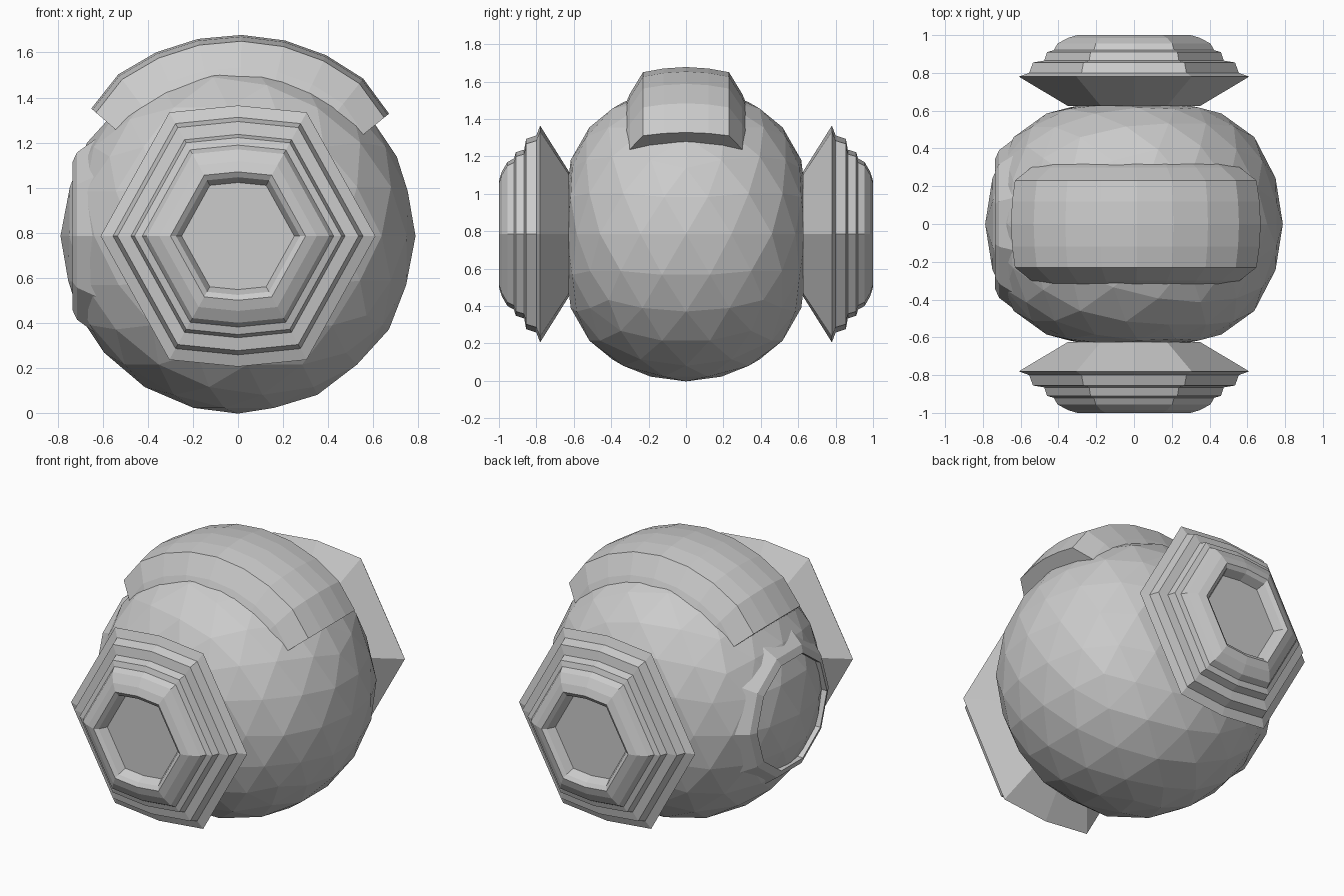
import bpy, bmesh, math

if "Cube" in bpy.data.objects:
    bpy.data.objects.remove(bpy.data.objects["Cube"])

CZ = 0.785  # height of the body's centre


def make(name, verts, faces):
    me = bpy.data.meshes.new(name)
    me.from_pydata(verts, [], faces)
    bm = bmesh.new()
    bm.from_mesh(me)
    bmesh.ops.remove_doubles(bm, verts=bm.verts, dist=1e-4)
    bmesh.ops.recalc_face_normals(bm, faces=bm.faces)
    bm.to_mesh(me)
    bm.free()
    ob = bpy.data.objects.new(name, me)
    bpy.context.collection.objects.link(ob)
    return ob


def loft(name, rings):
    n = len(rings[0])
    verts = [v for ring in rings for v in ring]
    faces = [(a * n + i, a * n + (i + 1) % n, (a + 1) * n + (i + 1) % n, (a + 1) * n + i)
             for a in range(len(rings) - 1) for i in range(n)]
    faces += [tuple(range(n)), tuple(range((len(rings) - 1) * n, len(rings) * n))]
    return make(name, verts, faces)


# Faceted round body, flattened where the side hubs sit
bm = bmesh.new()
bmesh.ops.create_icosphere(bm, subdivisions=3, radius=0.788)
for v in bm.verts:
    y = abs(v.co.y)
    if y > 0.45:
        y = min(0.45 + (y - 0.45) * 0.72, 0.638)
    v.co.y = math.copysign(y, v.co.y)
    v.co.z += CZ
me = bpy.data.meshes.new("body")
bm.to_mesh(me)
bm.free()
bpy.context.collection.objects.link(bpy.data.objects.new("body", me))

# Stepped six-sided hubs with a cratered cap
outline = [(1, 0), (.5, .9), (0, .95), (-.5, .9), (-1, 0), (-.5, -.9), (0, -.95), (.5, -.9)]
hub_profile = [(.35, .625), (.61, .78), (.555, .80), (.535, .855), (.475, .865), (.46, .91),
               (.425, .92), (.405, .955), (.35, .985), (.30, 1.0), (.275, .985), (.25, .935)]
for side, name in ((-1, "front_hub"), (1, "back_hub")):
    loft(name, [[(x * r, side * y, CZ + z * r) for x, z in outline] for r, y in hub_profile])

# Raised crown band over the top of the body
section = [(-.33, .68), (-.30, .75), (-.23, .865), (-.12, .885), (0, .893),
           (.12, .885), (.23, .865), (.30, .75), (.33, .68)]
rings = []
steps = 8
for i in range(steps + 1):
    a = math.radians(39 + (139 - 39) * i / steps)
    drop = 0.03 if i in (0, steps) else 0
    ring = []
    for y, r in section:
        r -= drop
        ring.append((r * math.cos(a), y, CZ + r * math.sin(a)))
    rings.append(ring)
loft("crown", rings)

# Low raised lip around the round port on the left side
lip = [(.345, .66), (.345, .735), (.39, .715), (.47, .61)]
n = 10
loft_rings = []
for r, x in lip:
    loft_rings.append([(-x, r * math.cos(2 * math.pi * i / n), CZ + r * math.sin(2 * math.pi * i / n))
                       for i in range(n)])
verts = [v for ring in loft_rings for v in ring]
faces = [(a * n + i, a * n + (i + 1) % n, ((a + 1) % 4) * n + (i + 1) % n, ((a + 1) % 4) * n + i)
         for a in range(4) for i in range(n)]
make("port_lip", verts, faces)
